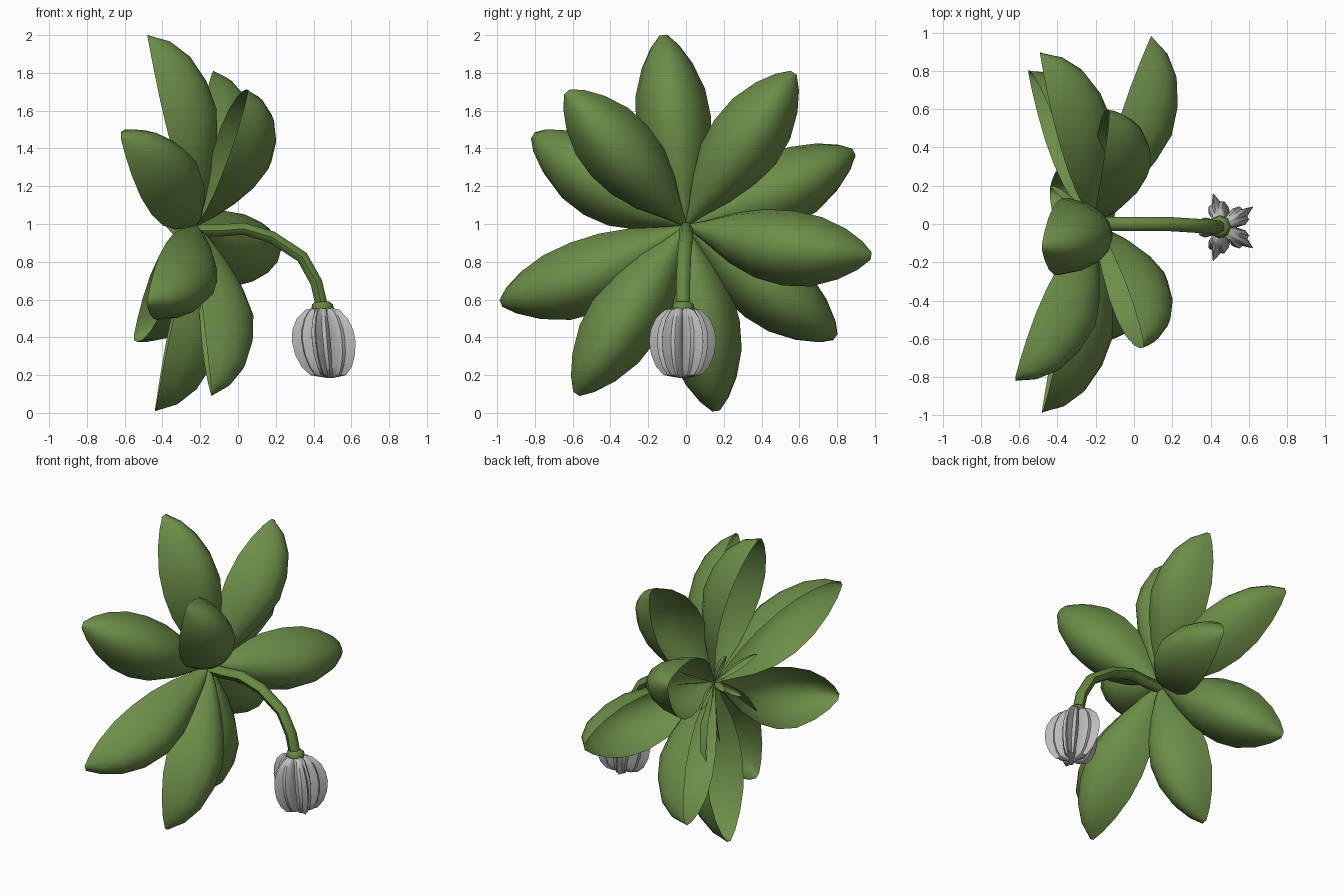
import bpy, bmesh
from math import sin, cos, pi, radians
from mathutils import Vector

cube = bpy.data.objects.get("Cube")
if cube:
    bpy.data.objects.remove(cube)


def material(name, rgb):
    m = bpy.data.materials.new(name)
    m.use_nodes = True
    m.diffuse_color = (*rgb, 1)
    m.node_tree.nodes["Principled BSDF"].inputs["Base Color"].default_value = (*rgb, 1)
    return m


LEAF = material("leaf green", (0.15, 0.27, 0.065))
STEM = material("stem green", (0.13, 0.25, 0.05))
BUD = material("pale grey", (0.50, 0.50, 0.50))


def grid_object(name, rows, mat, closed=False, angle=60):
    """Skin a list of equal-length point rows; closed joins each row into a ring."""
    bm = bmesh.new()
    vs = [[bm.verts.new(p) for p in row] for row in rows]
    n = len(rows[0])
    for a, b in zip(vs, vs[1:]):
        for i in range(n if closed else n - 1):
            j = (i + 1) % n
            bm.faces.new((a[i], a[j], b[j], b[i]))
    if closed:
        bm.faces.new(vs[0])
        bm.faces.new(vs[-1])
    bmesh.ops.recalc_face_normals(bm, faces=bm.faces)
    me = bpy.data.meshes.new(name)
    bm.to_mesh(me)
    bm.free()
    me.materials.append(mat)
    ob = bpy.data.objects.new(name, me)
    bpy.context.collection.objects.link(ob)
    bpy.ops.object.select_all(action='DESELECT')
    ob.select_set(True)
    bpy.context.view_layer.objects.active = ob
    bpy.ops.object.shade_smooth_by_angle(angle=radians(angle))
    return ob


# Along a leaf: (position, fraction of half-width, fraction of arch height)
OUTLINE = [(0, .04, 0), (.1, .27, .29), (.25, .67, .60), (.4, .92, .85), (.55, 1, 1),
           (.7, .93, .94), (.84, .68, .74), (.94, .38, .42), (1, .10, 0)]


def leaf(name, base, tip, width, bulge, sag=0):
    """Cupped blade arching square to its base-tip chord, edges close to the chord."""
    base, tip = Vector(base), Vector(tip)
    chord = (tip - base).normalized()
    side = Vector((1, 0, 0)).cross(chord).normalized()
    front = chord.cross(side)
    rows = []
    for t, w, h in OUTLINE:
        mid = base.lerp(tip, t) + front * bulge * h
        mid.z -= sag * sin(pi * t)
        depth = bulge * (h + 0.08 * sin(pi * t))
        row = []
        for k in range(-4, 5):
            a = radians(80) * k / 4
            row.append(mid + side * width * w * sin(a) - front * depth * (1 - cos(a)) * 1.2)
        rows.append(row)
    return grid_object(name, rows, LEAF)


# Ten large leaves around the crown: tip position and sag
TIPS = [(-.48, -.12, 2.0, 0), (-.13, .57, 1.80, 0), (-.49, .89, 1.38, .03),
        (.09, .98, .83, .03), (-.55, .79, .40, 0), (-.44, .16, .01, 0),
        (-.14, -.58, .10, 0), (-.48, -.98, .58, .05), (-.62, -.81, 1.47, .03),
        (.05, -.63, 1.70, 0)]
for i, (x, y, z, sag) in enumerate(TIPS):
    leaf(f"leaf_{i + 1}", (-.22, 0, .99), (x, y, z), .203, .258, sag)

# Young narrow leaves in the hollow behind the crown
YOUNG = [(-.36, -.26, 1.12), (-.30, .14, .56), (-.44, .20, 1.06),
         (-.32, .02, 1.20), (-.34, -.12, .88), (-.30, .26, .92)]
for i, tip in enumerate(YOUNG):
    leaf(f"young_leaf_{i + 1}", (-.22, 0, .99), tip, .026, .035)

# Drooping flower stalk, a hexagonal tube along a bent path
path = [Vector((x, y, z)) for x, y, z in
        [(-.22, 0, .965), (-.1, 0, .965), (.03, 0, .975), (.18, 0, .93),
         (.34, -.01, .825), (.415, -.015, .69), (.447, -.015, .55)]]
rows = []
for i, p in enumerate(path):
    d = (path[min(i + 1, len(path) - 1)] - path[max(i - 1, 0)]).normalized()
    side = Vector((0, 1, 0))
    up = d.cross(side).normalized()
    rows.append([p + (side * cos(k * pi / 3) + up * sin(k * pi / 3)) * .037 for k in range(6)])
grid_object("flower_stalk", rows, STEM, True)


def lathe(name, center, lean, profile, spokes, mat, angle):
    """Stack rings of (radius, height, star amount); spokes give (angle, radius factor)."""
    rows = []
    for r, z, star in profile:
        ring = []
        for a, f in spokes:
            q = r * (1 + (f - 1) * star)
            ring.append(Vector((center[0] + lean * (center[2] - z) + q * cos(a),
                                center[1] + q * sin(a), z)))
        rows.append(ring)
    return grid_object(name, rows, mat, True, angle)


# Small collar joining the stalk and bud
round_spokes = [(2 * pi * k / 8, 1) for k in range(8)]
lathe("bud_collar", (.448, -.015, .56), .05,
      [(.035, .59, 0), (.055, .575, 0), (.06, .55, 0), (.045, .525, 0)],
      round_spokes, STEM, 60)

# Five-ridged closed flower bud with paired lobes beside each ridge
section = [(-36, .32), (-28, .60), (-18, .73), (-9, .73), (-4, .86),
           (0, 1), (4, .86), (9, .73), (18, .73), (28, .60)]
spokes = [(radians(36 + 72 * s + a), f) for s in range(5) for a, f in section]
lathe("flower_bud", (.455, -.018, .56), .09,
      [(.035, .56, .4), (.10, .545, .8), (.15, .50, 1), (.178, .44, 1), (.186, .38, 1),
       (.176, .31, 1), (.148, .245, 1), (.105, .20, .9), (.05, .19, .8), (.015, .185, .2)],
      spokes, BUD, 45)
